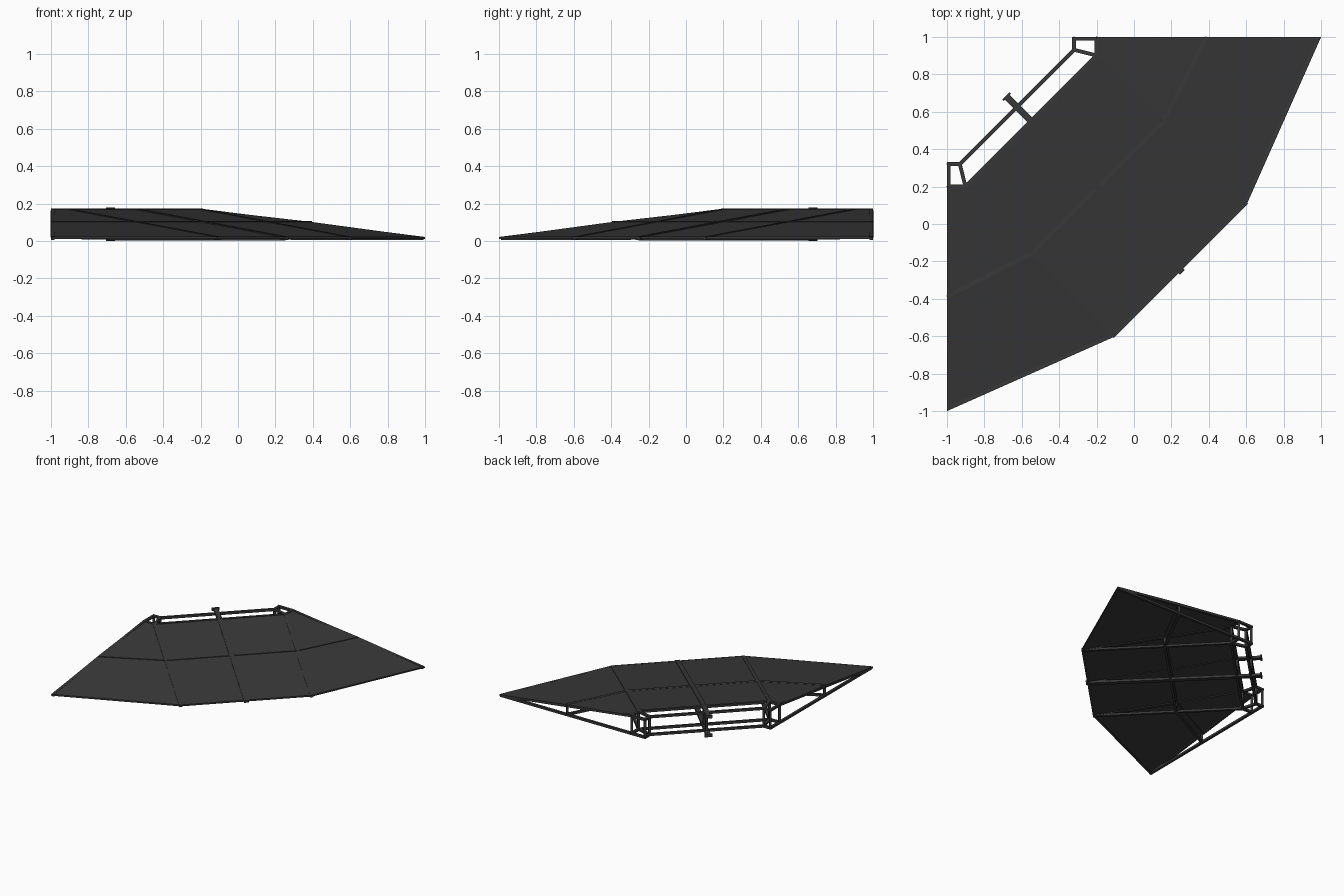
import bpy
import bmesh
from mathutils import Vector

if "Cube" in bpy.data.objects:
    bpy.data.objects.remove(bpy.data.objects["Cube"])

mat = bpy.data.materials.new("dark_metal")
mat.diffuse_color = (0.04, 0.04, 0.04, 1)
mat.use_nodes = True
mat.node_tree.nodes["Principled BSDF"].inputs["Base Color"].default_value = mat.diffuse_color


def flip(p):
    # mirror across the ramp's diagonal symmetry plane
    return Vector((-p[1], -p[0], p[2]))


def finish(bm, name):
    bmesh.ops.recalc_face_normals(bm, faces=bm.faces)
    me = bpy.data.meshes.new(name)
    bm.to_mesh(me)
    bm.free()
    ob = bpy.data.objects.new(name, me)
    me.materials.append(mat)
    bpy.context.collection.objects.link(ob)
    return ob


def hexa(bm, a, b):
    # closed prism between two matching loops
    va = [bm.verts.new(p) for p in a]
    vb = [bm.verts.new(p) for p in b]
    bm.faces.new(va)
    bm.faces.new(vb)
    n = len(a)
    for i in range(n):
        j = (i + 1) % n
        bm.faces.new((va[i], va[j], vb[j], vb[i]))


def beams(name, paths, w=0.02, h=0.018, mirror=True):
    bm = bmesh.new()
    paths = [[Vector(p) for p in path] for path in paths]
    if mirror:
        paths += [[flip(p) for p in path] for path in paths]
    for path in paths:
        for p, q in zip(path, path[1:]):
            d = (q - p).normalized()
            up = Vector((1, 1, 0)) if abs(d.z) > 0.9 else Vector((0, 0, 1))
            s = d.cross(up).normalized()
            u = s.cross(d)
            off = [s * w / 2 * i + u * h / 2 * j for i, j in ((-1, -1), (1, -1), (1, 1), (-1, 1))]
            hexa(bm, [p + o for o in off], [q + o for o in off])
    return finish(bm, name)


def panel(name, pts, mirror=True):
    bm = bmesh.new()
    pts = [Vector(p) for p in pts]
    for loop in [pts] + ([[flip(p) for p in pts]] if mirror else []):
        hexa(bm, loop, [p - Vector((0, 0, 0.008)) for p in loop])
    return finish(bm, name)


T, M, F, G = 0.17, 0.103, 0.02, 0.019   # rear, seam, front and ground-rail heights
tip, front = (-1, -1, F), (-0.1, -0.6, F)
rear, side = (-0.9, 0.2, T), (-1, 0.2, T)
seam, seam_side = (-0.545, -0.155, M), (-1, -0.385, M)
mid_front, mid_seam, mid_rear = (0.25, -0.25, F), (-0.195, 0.195, M), (-0.55, 0.55, T)

# deck panels
panel("rear_deck", [rear, seam, mid_seam, mid_rear])
panel("front_deck", [seam, front, mid_front, mid_seam])
panel("rear_wing_deck", [side, seam_side, seam, rear])
panel("front_wing_deck", [seam_side, tip, front, seam])


def at(p, z, dx=0):
    return (p[0] + dx, p[1], z)


def low(p, d=0.006):
    return at(p, p[2] - d)


# sloping ribs and seam rails under the deck, barely proud of the surface
beams("deck_rib", [[low(rear), low(seam), low(front)]], w=0.026)
beams("seam_rail", [[at(seam_side, M - 0.006, 0.005), low(seam), low(mid_seam)]], w=0.024)
beams("front_edge_rail", [[(-0.985, -0.983, 0.017), (-0.105, -0.592, 0.017), (0.245, -0.242, 0.017)]],
      w=0.018, h=0.012)
beams("side_slope_rail", [[(-0.99, -0.99, F - 0.006), (-0.99, 0.2, T - 0.006), (-0.99, 0.33, T - 0.006)]])

# centre ribs with end stops, top and bottom
c = (-0.68, 0.68)
beams("centre_top_rib", [[(*c, 0.166), (-0.55, 0.55, 0.166), (-0.195, 0.195, M - 0.003), (0.257, -0.257, F - 0.006)]],
      w=0.036, mirror=False)
beams("centre_bottom_rib", [[(*c, 0.012), (0.24, -0.24, 0.012)]], w=0.036, h=0.02, mirror=False)
for z, n in ((0.166, "top"), (0.0125, "bottom")):
    beams(n + "_end_stop", [[(-0.7, 0.66, z), (-0.66, 0.7, z)]], w=0.012, h=0.025, mirror=False)

# rear box frame: same outline at the top and on the ground
outer, corner = (-0.93, 0.32), (-0.99, 0.32)
inner, flank = (-0.9, 0.2), (-0.99, 0.2)
for z, n in ((T - 0.006, "upper"), (G, "lower")):
    beams(n + "_rear_rail", [[(*outer, z), (-0.625, 0.625, z)], [(*inner, z), (-0.55, 0.55, z)]])
    beams(n + "_corner_frame", [[(*corner, z), (*outer, z), (*inner, z), (*flank, z)]])

# ground rails
beams("ground_side_rail", [[(-0.99, -0.99, 0.014), (-0.99, 0.33, G)]])
beams("ground_rib", [[(*inner, G), (-0.12, -0.58, 0.014)]])
beams("ground_cross_rail", [[(-0.99, -0.385, G), at(seam, G), at(mid_seam, G)]])

# upright posts
beams("corner_post", [[(*p, G), (*p, T - 0.006)] for p in (outer, corner, inner, flank)], w=0.018)
beams("seam_post", [[(*p, G), (*p, M - 0.006)] for p in ((-0.99, -0.385), seam[:2])], w=0.018)
beams("centre_post", [[(-0.55, 0.55, G), (-0.55, 0.55, T - 0.006)],
                      [(-0.625, 0.625, G), (-0.625, 0.625, T - 0.006)]], w=0.018, mirror=False)
